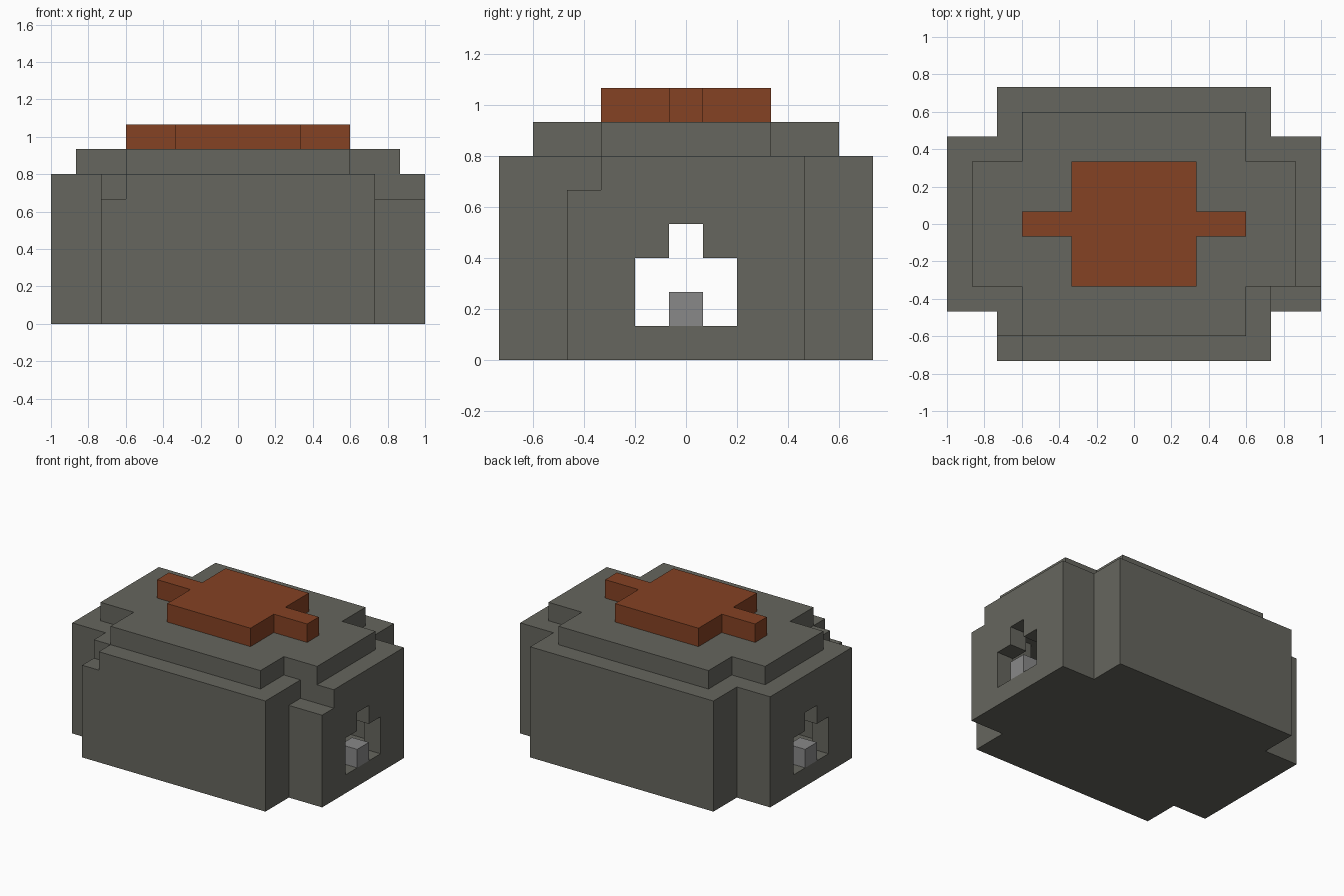
import bpy, bmesh

U = 2 / 15  # size of one building cell

cube = bpy.data.objects.get("Cube")
if cube:
    bpy.data.objects.remove(cube, do_unlink=True)


def material(name, rgb):
    mat = bpy.data.materials.new(name)
    mat.use_nodes = True
    mat.diffuse_color = (*rgb, 1)
    bsdf = next(n for n in mat.node_tree.nodes if n.type == 'BSDF_PRINCIPLED')
    bsdf.inputs["Base Color"].default_value = (*rgb, 1)
    return mat


stone = material("dark_stone", (0.133, 0.133, 0.112))
rust = material("rust_red", (0.235, 0.054, 0.017))
grey = material("light_grey", (0.25, 0.25, 0.25))


def prism(name, corners, direction, mat=None):
    """Extrude a closed outline, all in cells."""
    bm = bmesh.new()
    face = bm.faces.new([bm.verts.new([c * U for c in p]) for p in corners])
    new = bmesh.ops.extrude_face_region(bm, geom=[face])["geom"]
    bmesh.ops.translate(bm, vec=[d * U for d in direction],
                        verts=[v for v in new if isinstance(v, bmesh.types.BMVert)])
    bmesh.ops.recalc_face_normals(bm, faces=bm.faces[:])
    mesh = bpy.data.meshes.new(name)
    bm.to_mesh(mesh)
    bm.free()
    if mat:
        mesh.materials.append(mat)
    obj = bpy.data.objects.new(name, mesh)
    bpy.context.collection.objects.link(obj)
    return obj


def cross(name, long_arm, wide_arm, z0, z1, mat=None):
    """Upright block with a plus-shaped plan, from the half sizes of two arms."""
    (a, b), (c, d) = long_arm, wide_arm
    half = [(a, -b), (a, b), (c, b), (c, d), (-c, d), (-c, b)]
    plan = half + [(-x, -y) for x, y in half]
    return prism(name, [(x, y, z0) for x, y in plan], (0, 0, z1 - z0), mat)


def box(name, x0, x1, y0, y1, z0, z1, mat=None):
    plan = [(x0, y0, z0), (x1, y0, z0), (x1, y1, z0), (x0, y1, z0)]
    return prism(name, plan, (0, 0, z1 - z0), mat)


def cut(target, cutter):
    mod = target.modifiers.new("cut", 'BOOLEAN')
    mod.operation = 'DIFFERENCE'
    mod.solver = 'EXACT'
    mod.object = cutter
    bpy.context.view_layer.objects.active = target
    bpy.ops.object.modifier_apply(modifier=mod.name)
    bpy.data.objects.remove(cutter, do_unlink=True)


# Main body with its inner room
body = cross("body", (7.5, 3.5), (5.5, 5.5), 0, 6, stone)
cut(body, cross("room_cutter", (6.5, 2.5), (4.5, 4.5), 1, 5))

# Stepped window through both ends
side = [(1.5, 1), (1.5, 3), (0.5, 3), (0.5, 4)]
window = side + [(-y, z) for y, z in reversed(side)]
cut(body, prism("window_cutter", [(-8, y, z) for y, z in window], (16, 0, 0)))

# Missing blocks on the upper front edge
cut(body, box("corner_notch_cutter", -6, -4.5, -6, -4.5, 5, 7))
cut(body, box("side_notch_cutter", 5.5, 8, -4, -2.5, 5, 7))

# Roof tiers
cross("roof", (6.5, 2.5), (4.5, 4.5), 6, 7, stone)
cross("roof_cap", (4.5, 0.5), (2.5, 2.5), 7, 8, rust)

# Small post in each window
for name, x in (("left_post", 6.5), ("right_post", -7.5)):
    box(name, x, x + 1, -0.5, 0.5, 1, 2, grey)
